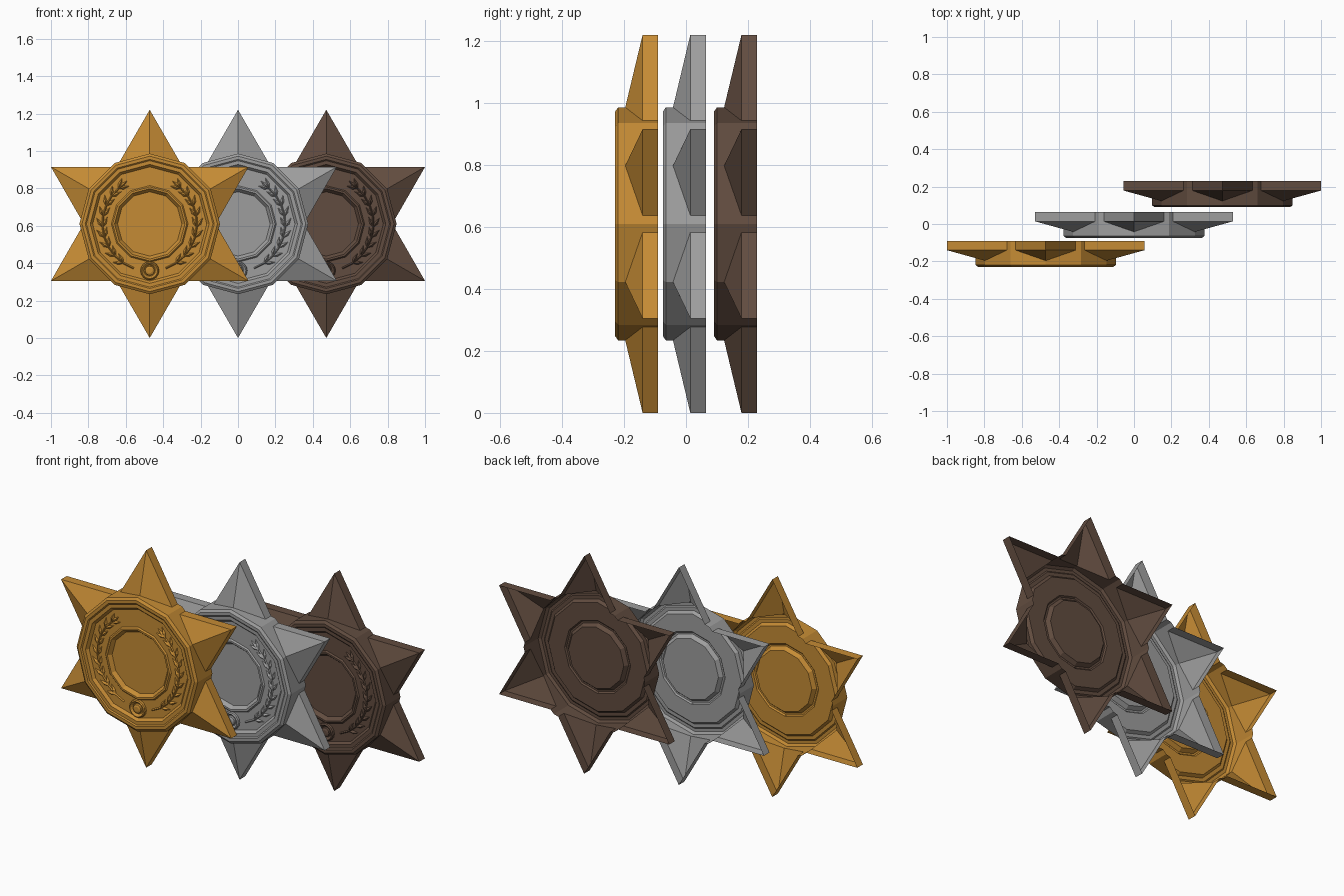
import bpy, bmesh
from math import cos, sin, pi, radians
from mathutils import Vector

if "Cube" in bpy.data.objects:
    bpy.data.objects.remove(bpy.data.objects["Cube"])

CENTRE_Z = 0.61


def polar(r, ang, d, cx=0.0, cz=0.0):
    """Point at radius r and angle ang on the face, d in front of the back plane."""
    return Vector((cx + r * cos(ang), -d, cz + r * sin(ang)))


def face(bm, pts):
    bm.faces.new([bm.verts.new(p) for p in pts])


def rings(bm, profile, sides=12, cx=0.0, cz=0.0):
    """Faceted turned surface from (radius, depth) pairs, closed at the inner end."""
    for (r0, d0), (r1, d1) in zip(profile, profile[1:]):
        for k in range(sides):
            a, b = 2 * pi * k / sides, 2 * pi * (k + 1) / sides
            face(bm, [polar(r0, a, d0, cx, cz), polar(r0, b, d0, cx, cz),
                      polar(r1, b, d1, cx, cz), polar(r1, a, d1, cx, cz)])
    r, d = profile[-1]
    face(bm, [polar(r, 2 * pi * k / sides, d, cx, cz) for k in range(sides)])


def finish(bm, name, loc, mat):
    bmesh.ops.remove_doubles(bm, verts=bm.verts, dist=1e-5)
    bmesh.ops.recalc_face_normals(bm, faces=bm.faces)
    bm.normal_update()
    if sum(f.normal.y * f.calc_area() for f in bm.faces) > 0:
        bmesh.ops.reverse_faces(bm, faces=bm.faces)
    me = bpy.data.meshes.new(name)
    bm.to_mesh(me)
    bm.free()
    ob = bpy.data.objects.new(name, me)
    ob.location = loc
    me.materials.append(mat)
    bpy.context.collection.objects.link(ob)
    return ob


def star_and_disc(name, loc, mat):
    """Open-backed shell: six ridged points joined to a twelve-sided disc."""
    bm = bmesh.new()
    R, TIP, EDGE, RIDGE, RIM = 0.376, 0.61, 0.05, 0.106, 0.129
    for k in range(6):
        a = pi / 2 + k * pi / 3
        for s in (-1, 1):
            n = a + s * pi / 6
            # where the straight star edge meets the disc side
            radial = Vector((cos(n), 0, sin(n)))
            tangent = Vector((-sin(n), 0, cos(n))) * -s
            hit = radial * 0.3686 + tangent * 0.0275
            hit_front = hit + Vector((0, -EDGE, 0))
            tip_front = polar(TIP, a, EDGE)
            ridge = polar(R, a, RIDGE)
            face(bm, [tip_front, hit_front, ridge])
            face(bm, [polar(TIP, a, 0), hit, hit_front, tip_front])
            face(bm, [polar(R, a, RIM), polar(R, n, RIM), polar(R, n, 0),
                      hit, hit_front, ridge])
    # rim, wreath floor and sunken centre panel
    rings(bm, [(R, RIM), (0.362, 0.139), (0.345, 0.139), (0.338, 0.134),
               (0.318, 0.134), (0.305, 0.119), (0.205, 0.119),
               (0.198, 0.126), (0.188, 0.126), (0.172, 0.106)])
    return finish(bm, name, loc, mat)


def leaf(bm, r, ang, heading, length, width, d):
    """Small four-sided ridged leaf."""
    c = polar(r, ang, d)
    along = Vector((cos(heading), 0, sin(heading)))
    across = Vector((-sin(heading), 0, cos(heading)))
    base, tip = c, c + along * length
    mid = c + along * length * 0.45
    l, rr = mid + across * width / 2, mid - across * width / 2
    top = mid + Vector((0, -0.011, 0))
    for p, q in ((base, l), (l, tip), (tip, rr), (rr, base)):
        face(bm, [p, q, top])


def wreath(name, loc, mat):
    bm = bmesh.new()
    d, r = 0.119, 0.252
    for s in (-1, 1):
        count = 9
        angs = [-pi / 2 + s * radians(20 + 118 * i / count) for i in range(count + 1)]
        # stem
        for a, b in zip(angs, angs[1:]):
            crest0, crest1 = polar(r, a, d + 0.006), polar(r, b, d + 0.006)
            for off in (-0.005, 0.005):
                face(bm, [polar(r + off, a, d), polar(r + off, b, d), crest1, crest0])
        # paired leaves and end leaf
        for a in angs[1:]:
            go = a + s * pi / 2
            leaf(bm, r, a, go - s * radians(28), 0.062, 0.02, d)
            leaf(bm, r, a, go + s * radians(28), 0.062, 0.02, d)
        leaf(bm, r, angs[-1], angs[-1] + s * pi / 2, 0.065, 0.02, d)
    return finish(bm, name, loc, mat)


def stud(name, loc, mat):
    bm = bmesh.new()
    rings(bm, [(0.05, 0.119), (0.048, 0.13), (0.042, 0.135), (0.036, 0.13),
               (0.030, 0.122), (0.026, 0.122), (0.024, 0.132), (0.014, 0.136)],
          16, 0.0, -0.25)
    return finish(bm, name, loc, mat)


# three overlapping medals, stepped back from left to right
for label, x, back, colour in (
        ("gold", -0.472, -0.09, (0.56, 0.26, 0.035, 1)),
        ("silver", 0.0, 0.064, (0.34, 0.34, 0.34, 1)),
        ("bronze", 0.472, 0.229, (0.12, 0.072, 0.05, 1))):
    mat = bpy.data.materials.new(label)
    mat.diffuse_color = colour
    mat.use_nodes = True
    mat.node_tree.nodes["Principled BSDF"].inputs["Base Color"].default_value = mat.diffuse_color
    loc = (x, back, CENTRE_Z)
    star_and_disc(label + "_star_disc", loc, mat)
    wreath(label + "_wreath", loc, mat)
    stud(label + "_stud", loc, mat)
